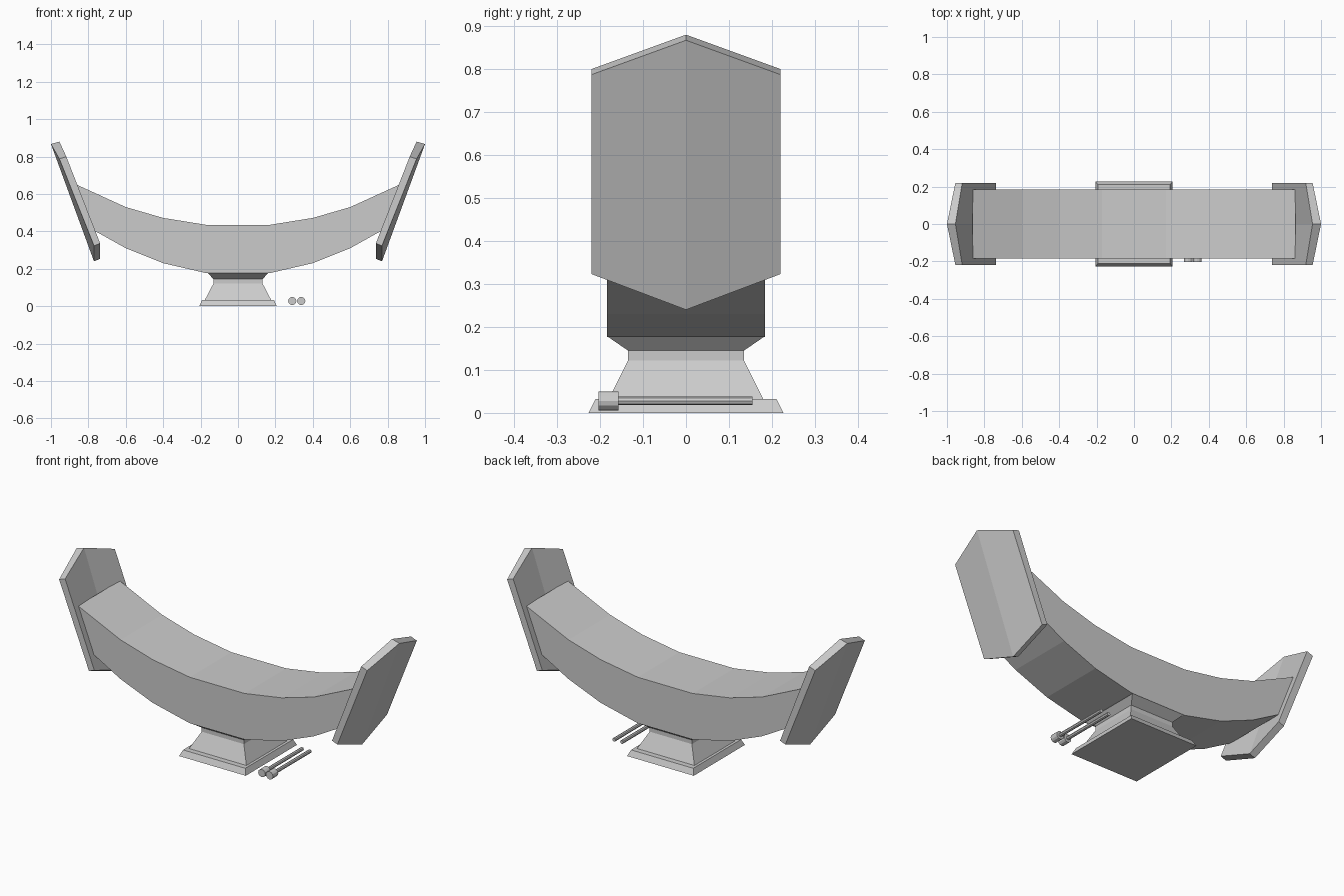
import bpy, bmesh, math

if "Cube" in bpy.data.objects:
    bpy.data.objects.remove(bpy.data.objects["Cube"])


def make_object(name, verts, faces):
    mesh = bpy.data.meshes.new(name)
    mesh.from_pydata(verts, [], faces)
    bm = bmesh.new()
    bm.from_mesh(mesh)
    bmesh.ops.recalc_face_normals(bm, faces=bm.faces)
    bm.to_mesh(mesh)
    bm.free()
    obj = bpy.data.objects.new(name, mesh)
    bpy.context.collection.objects.link(obj)
    return obj


def loft(name, rings, closed=False):
    """Join equal-sized rings with quads and cap both ends."""
    n = len(rings[0])
    verts = [v for ring in rings for v in ring]
    faces = [(r * n + i, r * n + (i + 1) % n, (r + 1) * n + (i + 1) % n, (r + 1) * n + i)
             for r in range(len(rings) - 1) for i in range(n)]
    faces += [tuple(range(n)), tuple(range(len(verts) - n, len(verts)))]
    return make_object(name, verts, faces)


# Curved body: (top x, top z, bottom x, bottom z) from centre to end, mirrored
half = [(0.17, 0.435, 0.17, 0.177), (0.40, 0.472, 0.40, 0.23),
        (0.60, 0.53, 0.60, 0.31), (0.863, 0.65, 0.77, 0.405)]
sections = [(-a, b, -c, d) for a, b, c, d in reversed(half)] + half
W = 0.184
loft("curved_body", [[(tx, -W, tz), (tx, W, tz), (bx, W, bz), (bx, -W, bz)]
                     for tx, tz, bx, bz in sections])

# Stepped pedestal: half width x, half depth y, height
steps = [(0.207, 0.227, 0), (0.193, 0.211, 0.032), (0.178, 0.180, 0.032),
         (0.131, 0.135, 0.122), (0.131, 0.135, 0.145), (0.163, 0.183, 0.178)]
loft("pedestal", [[(-x, -y, z), (x, -y, z), (x, y, z), (-x, y, z)] for x, y, z in steps])

# Slightly folded six-sided end plates
outer = [(1.0, 0, 0.867), (0.955, 0.22, 0.787), (0.77, 0.22, 0.323),
         (0.77, 0, 0.24), (0.77, -0.22, 0.323), (0.955, -0.22, 0.787)]
inner = [(0.955, 0, 0.88), (0.918, 0.22, 0.80), (0.737, 0.22, 0.336),
         (0.737, 0, 0.253), (0.737, -0.22, 0.336), (0.918, -0.22, 0.80)]
for name, s in (("right_end_plate", 1), ("left_end_plate", -1)):
    verts = [(s * x, y, z) for x, y, z in outer + inner]
    faces = [(i, (i + 1) % 6, 6 + (i + 1) % 6, 6 + i) for i in range(6)]
    for o in (0, 6):
        faces += [(o, o + 1, o + 2, o + 3), (o, o + 3, o + 4, o + 5)]
    make_object(name, verts, faces)


# Pair of mallets lying beside the pedestal
def rod(name, x, z, radius, y0, y1, sides):
    ring = [(radius * math.cos(2 * math.pi * i / sides),
             radius * math.sin(2 * math.pi * i / sides)) for i in range(sides)]
    return loft(name, [[(x + a, y, z + b) for a, b in ring] for y in (y0, y1)])


for i, x in enumerate((0.29, 0.338), 1):
    rod(f"mallet_handle_{i}", x, 0.028, 0.010, -0.16, 0.155, 8)
    rod(f"mallet_head_{i}", x, 0.028, 0.022, -0.204, -0.157, 12)
